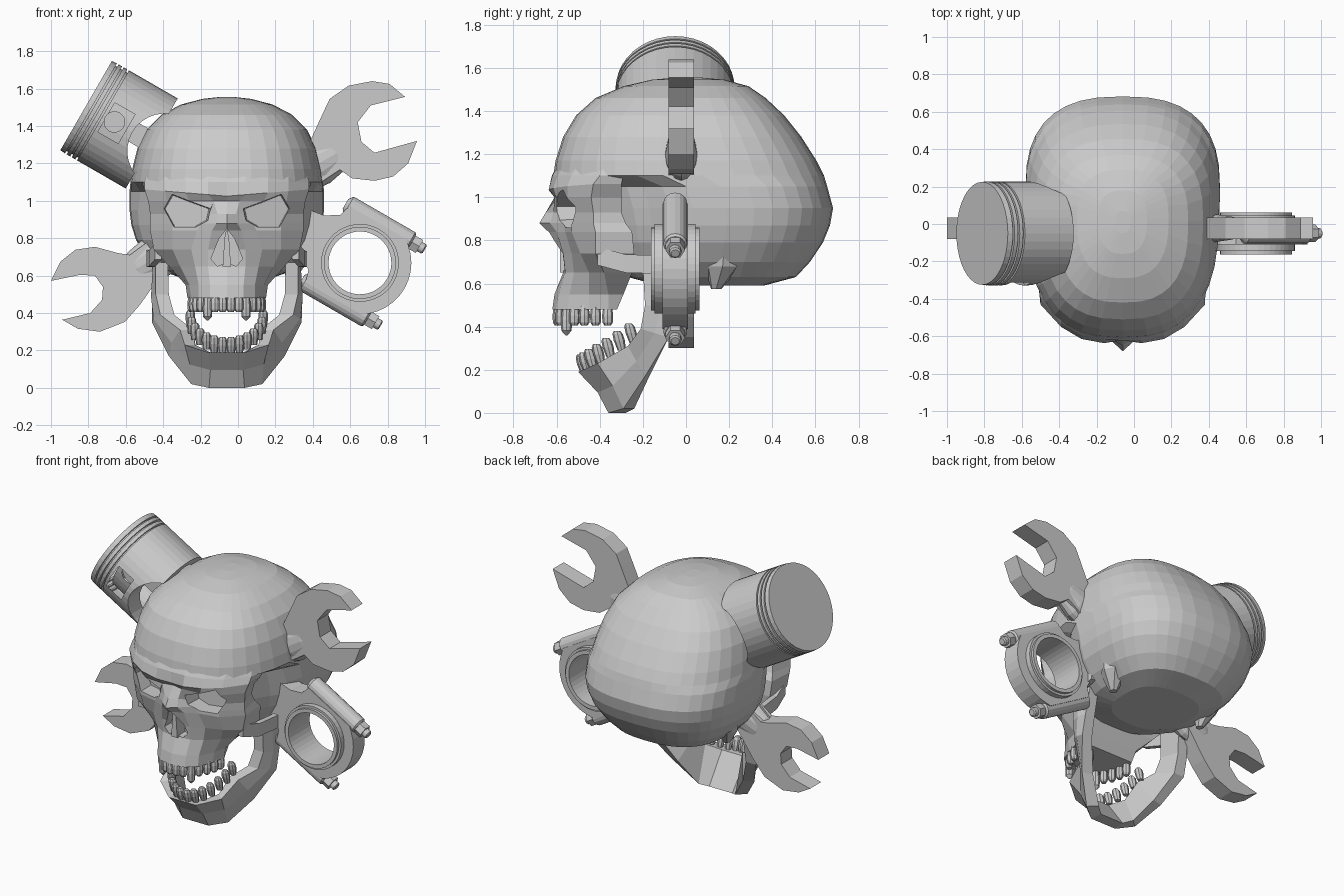
import bpy, bmesh, math
from mathutils import Matrix, Vector

if "Cube" in bpy.data.objects:
    bpy.data.objects.remove(bpy.data.objects["Cube"])

SKULL = Matrix.Translation((-0.06, 0, 0))


def frame(x, y, z):
    """Local axes: X runs down the rod (30 degrees below horizontal), Y is depth, Z is across."""
    return Matrix.Translation((x, y, z)) @ Matrix.Rotation(math.radians(30), 4, 'Y')


def loft(name, parts, m=Matrix(), cyclic=False):
    """One mesh from several parts, each a list of equal-length rings."""
    bm = bmesh.new()
    for rings in parts:
        vs = [[bm.verts.new(m @ Vector(p)) for p in r] for r in rings]
        n = len(vs[0])
        pairs = list(zip(vs, vs[1:])) + ([(vs[-1], vs[0])] if cyclic else [])
        for a, b in pairs:
            for i in range(n):
                bm.faces.new((a[i], a[(i + 1) % n], b[(i + 1) % n], b[i]))
        if not cyclic:
            bm.faces.new(vs[0][::-1])
            bm.faces.new(vs[-1])
    bmesh.ops.recalc_face_normals(bm, faces=bm.faces)
    me = bpy.data.meshes.new(name)
    bm.to_mesh(me)
    bm.free()
    ob = bpy.data.objects.new(name, me)
    bpy.context.collection.objects.link(ob)
    return ob


def prism(name, pts, y0, y1, m=Matrix()):
    return loft(name, [[[(x, y, z) for x, z in pts] for y in (y0, y1)]], m)


def circle(r, n=32, cx=0, cz=0):
    return [(cx + r * math.cos(2 * math.pi * i / n), cz + r * math.sin(2 * math.pi * i / n)) for i in range(n)]


def turned(profile, n=40, dy=0, dz=0):
    """Rings of (u, radius) around the local X axis."""
    return [[(u, dy + y, dz + z) for y, z in circle(r, n)] for u, r in profile]


def cut(ob, cutters):
    for c in cutters:
        c.hide_render = True
        mod = ob.modifiers.new("cut", 'BOOLEAN')
        mod.operation, mod.solver, mod.object = 'DIFFERENCE', 'EXACT', c
    dg = bpy.context.evaluated_depsgraph_get()
    me = bpy.data.meshes.new_from_object(ob.evaluated_get(dg))
    ob.modifiers.clear()
    ob.data = me
    for c in cutters:
        bpy.data.objects.remove(c)


def flip(rings):
    return [[(-x, y, z) for x, y, z in r] for r in rings]


# Cranium: rounded horizontal rings (z, front y, back y, half width), pinched at the temples
def cranium_ring(z, yf, yb, h):
    yc, ring = yf + (yb - yf) * 0.55, []
    for i in range(36):
        c, s = math.cos(i * math.pi / 18), math.sin(i * math.pi / 18)
        x = h * math.copysign(abs(c) ** 0.77, c)
        y = yc + (yb - yc if s > 0 else yc - yf) * math.copysign(abs(s) ** 0.77, s)
        if z < 1.08:
            x *= 1 - .13 * min(1, max(0, (-.03 - y) / .15))
        ring.append((x, y, z))
    return ring


rows = [(1.555, -.05, .07, .04), (1.545, -.16, .18, .13), (1.515, -.29, .29, .245), (1.46, -.42, .37, .35),
        (1.38, -.51, .455, .43), (1.28, -.57, .535, .478), (1.17, -.605, .605, .505), (1.10, -.615, .64, .515),
        (1.05, -.45, .655, .52), (.95, -.42, .682, .52), (.87, -.40, .668, .51), (.79, -.38, .635, .485),
        (.70, -.34, .575, .43), (.63, -.27, .51, .36), (.59, -.12, .36, .25)]
loft("cranium", [[cranium_ring(*r) for r in rows]], SKULL)

# Face: half outlines (half x, y) per height, mirrored into closed rings
face_rows = [
    (1.16, [(0, -.59), (.1, -.59), (.22, -.56), (.33, -.495), (.42, -.37), (.44, -.25)]),
    (1.10, [(0, -.622), (.1, -.62), (.22, -.595), (.33, -.532), (.44, -.40), (.455, -.29)]),
    (1.06, [(0, -.62), (.1, -.637), (.22, -.615), (.33, -.55), (.44, -.43), (.435, -.30)]),
    (1.00, [(0, -.595), (.07, -.61), (.2, -.60), (.32, -.55), (.42, -.44), (.39, -.30)]),
    (.93, [(0, -.65), (.05, -.615), (.15, -.575), (.3, -.53), (.41, -.43), (.37, -.30)]),
    (.88, [(0, -.68), (.055, -.63), (.14, -.565), (.29, -.53), (.41, -.43), (.38, -.28)]),
    (.84, [(0, -.64), (.08, -.60), (.16, -.56), (.29, -.53), (.41, -.42), (.40, -.25)]),
    (.74, [(0, -.575), (.1, -.57), (.19, -.53), (.29, -.49), (.39, -.42), (.39, -.24)]),
    (.65, [(0, -.57), (.1, -.56), (.17, -.52), (.25, -.45), (.31, -.38), (.30, -.25)]),
    (.55, [(0, -.61), (.09, -.59), (.15, -.54), (.2, -.45), (.22, -.36), (.20, -.29)]),
    (.48, [(0, -.62), (.09, -.605), (.15, -.55), (.19, -.45), (.21, -.36), (.19, -.32)])]


def brow(x, z):
    return z - .035 * (1 - x / .43) if z == 1.06 else z


face = loft("face", [[[(x, y, brow(x, z)) for x, y in h] + [(-x, y, brow(x, z)) for x, y in h[:0:-1]]
                      for z, h in face_rows]], SKULL)

# Slanted eye sockets and nose opening
eye = [(.35, .96), (.30, 1.045), (.2, 1.005), (.075, .96), (.09, .89), (.16, .85), (.29, .85)]
socket = [[(x, -.8, z) for x, z in eye],
          [(.215 + (x - .215) * .85, -.48 + .24 * (x - .085), .94 + (z - .94) * .85) for x, z in eye]]
nose = [(0, .85), (.04, .80), (.085, .69), (.05, .65), (0, .67), (-.05, .65), (-.085, .69), (-.04, .80)]
cut(face, [loft("eye_cutter", [s], SKULL) for s in (socket, flip(socket))]
    + [prism("nose_cutter", nose, -.8, -.50, SKULL)])
prism("nasal_septum", [(0, .86), (.012, .80), (.022, .65), (-.022, .65), (-.012, .80)], -.585, -.48, SKULL)

# Cheek arches and the bony points behind the jaw
arch = [[(x, y, z - .045), (x, y, z + .04), (x - .035, y, z + .04), (x - .035, y, z - .045)]
        for x, y, z in [(.385, -.41, .73), (.415, -.28, .695), (.43, -.12, .69), (.43, .04, .72)]]
loft("cheek_arches", [arch, flip(arch)], SKULL)
point = [[(.36 + x * .9 + dx, .15 + y + dy, z) for x, y in circle(r, 7)]
         for r, z, dx, dy in [(.11, .80, 0, .03), (.085, .68, 0, .02), (.025, .575, -.02, -.01)]]
loft("mastoid_points", [point, flip(point)], SKULL)

# Lower jaw: (upper edge, lower edge) stations from one hinge round the chin to the other
stations = [((.38, -.20, .67), (.38, -.03, .67)), ((.38, -.19, .50), (.40, -.05, .48)),
            ((.355, -.21, .39), (.40, -.08, .35)), ((.25, -.27, .31), (.31, -.19, .17)),
            ((.225, -.41, .23), (.19, -.29, .02)), ((.10, -.50, .19), (.095, -.36, .0))]


def jaw_ring(up, low, s, i):
    dx, dy = [(.065, 0), (.07, 0), (.075, 0), (.07, .02), (.055, .05), (.01, .08)][i]
    back = 0 if i < 4 else .02 * (i - 3)
    mid = ((up[0] + low[0]) / 2 + (.015 if i < 4 else -.01), (up[1] + low[1]) / 2 + back / 2, (up[2] + low[2]) / 2)
    inner = [(p[0] - dx, p[1] + dy, p[2]) for p in (low, up)]
    return [(s * x, y, z) for x, y, z in [up, mid, low] + inner]


half = [jaw_ring(u, l, 1, i) for i, (u, l) in enumerate(stations)]
loft("lower_jaw", [half + flip(half)[::-1]], SKULL)


# Teeth: tapered pegs spaced round each arch
def tooth(x, y, z, length, lean, tip):
    return [[(x + px, y + py + lean * t * length, z + t * length) for px, py in circle(r, 8)]
            for t, r in [(0, .019), (.5, .026), (.85, .024), (1, tip)]]


upper, lower = [], []
for i in range(14):
    a = math.radians(-88 + 176 * i / 13)
    fang = i in (4, 9)
    upper.append(tooth(.185 * math.sin(a), -.355 - .24 * math.cos(a), .50,
                       -.14 if fang else -.095, 0, .004 if fang else .015))
    lower.append(tooth(.195 * math.sin(a), -.235 - .235 * math.cos(a), .18 + .15 * (1 - math.cos(a)), .09, -.25, .015))
loft("upper_teeth", upper, SKULL)
loft("lower_teeth", lower, SKULL)

# Double-ended spanner: two open heads and an oval handle through the skull
big_head = [(.893, 1.556), (.81, 1.625), (.717, 1.64), (.59, 1.615), (.49, 1.545), (.45, 1.46), (.395, 1.34),
            (.33, 1.25), (.40, 1.07), (.545, 1.166), (.61, 1.12), (.73, 1.107), (.83, 1.13), (.91, 1.20),
            (.957, 1.32), (.73, 1.257), (.66, 1.315), (.64, 1.42), (.71, 1.51)]
small_head = [(-1, .572), (-.95, .674), (-.87, .738), (-.765, .754), (-.64, .72), (-.578, .711), (-.47, .79),
              (-.40, .62), (-.524, .444), (-.604, .353), (-.738, .30), (-.856, .316), (-.94, .364),
              (-.79, .40), (-.727, .47), (-.722, .54), (-.765, .60), (-.845, .604)]
prism("spanner_large_head", big_head, -.08, .036)
prism("spanner_small_head", small_head, -.08, .036)
spanner = Matrix.Translation((0, -.022, .95)) @ Matrix.Rotation(math.radians(-30), 4, 'Y')
handle = [[(u, .62 * y, z) for u, y, z in ring] for ring in
          turned([(-.72, .05), (-.62, .10), (-.52, .12), (-.3, .10), (.3, .10), (.50, .12), (.60, .10), (.68, .06)], 16)]
loft("spanner_handle", [handle], spanner)

# Piston: grooved crown, hollow skirt with arched end, front recess and pin hole
P = frame(-.812, -.05, 1.509)
profile = [(0, .275)]
for g in (.03, .062, .094):
    profile += [(g, .278), (g, .262), (g + .01, .262), (g + .01, .278)]
profile += [(.405, .278)]
piston = loft("piston", [turned(profile, 40)], P)
cavity = [[(u, .15 * y, .235 * z) for y, z in circle(1, 32)] for u in (.09, .6)]
recess = [(.125, -.09), (.25, -.09), (.25, .09), (.125, .09)]
cut(piston, [loft("cavity_cutter", [cavity], P),
             prism("arch_cutter", circle(.2, 32, .485), -.4, .4, P),
             prism("pin_cutter", circle(.055, 20, .175), -.4, 0, P),
             prism("recess_cutter", recess, -.4, -.235, P)])

# Connecting rod: tapered beam with large split end
R = frame(.652, -.05, .668)
top = [(.275 * math.cos(math.radians(a)), .275 * math.sin(math.radians(a))) for a in range(0, 51, 10)]
top += [(.15, .235), (-.2, .235), (-.22, .17), (-.29, .125), (-.38, .11), (-.55, .075), (-1.45, .055)]
rod = prism("connecting_rod", top + [(u, -v) for u, v in top[:0:-1]], -.06, .06, R)
cut(rod, [prism("bore_cutter", circle(.18, 40), -.3, .3, R)])


def tube(name, cu, outer, inner, y0, y1):
    rings = [[(x, y, z) for x, z in circle(r, 40, cu)] for r, y in
             [(outer, y0), (outer, y1), (inner, y1), (inner, y0)]]
    return loft(name, [rings], R, cyclic=True)


tube("bearing_shell", 0, .193, .168, -.112, .112)
tube("bearing_collar", 0, .208, .175, -.095, .095)
prism("rod_small_end", circle(.09, 24, -1.514), -.10, .10, R)

# Bolt bosses, hex nuts and studs on both sides of the bearing
for side, v in (("upper", .235), ("lower", -.235)):
    loft(side + "_bolt_boss", [turned([(-.225, .03), (-.205, .055), (.175, .055), (.185, .045)], 16, 0, v)], R)
    loft(side + "_nut", [turned([(.18, .046), (.232, .046)], 6, 0, v)], R)
    loft(side + "_stud", [turned([(.22, .028), (.258, .028), (.264, .02)], 12, 0, v)], R)
